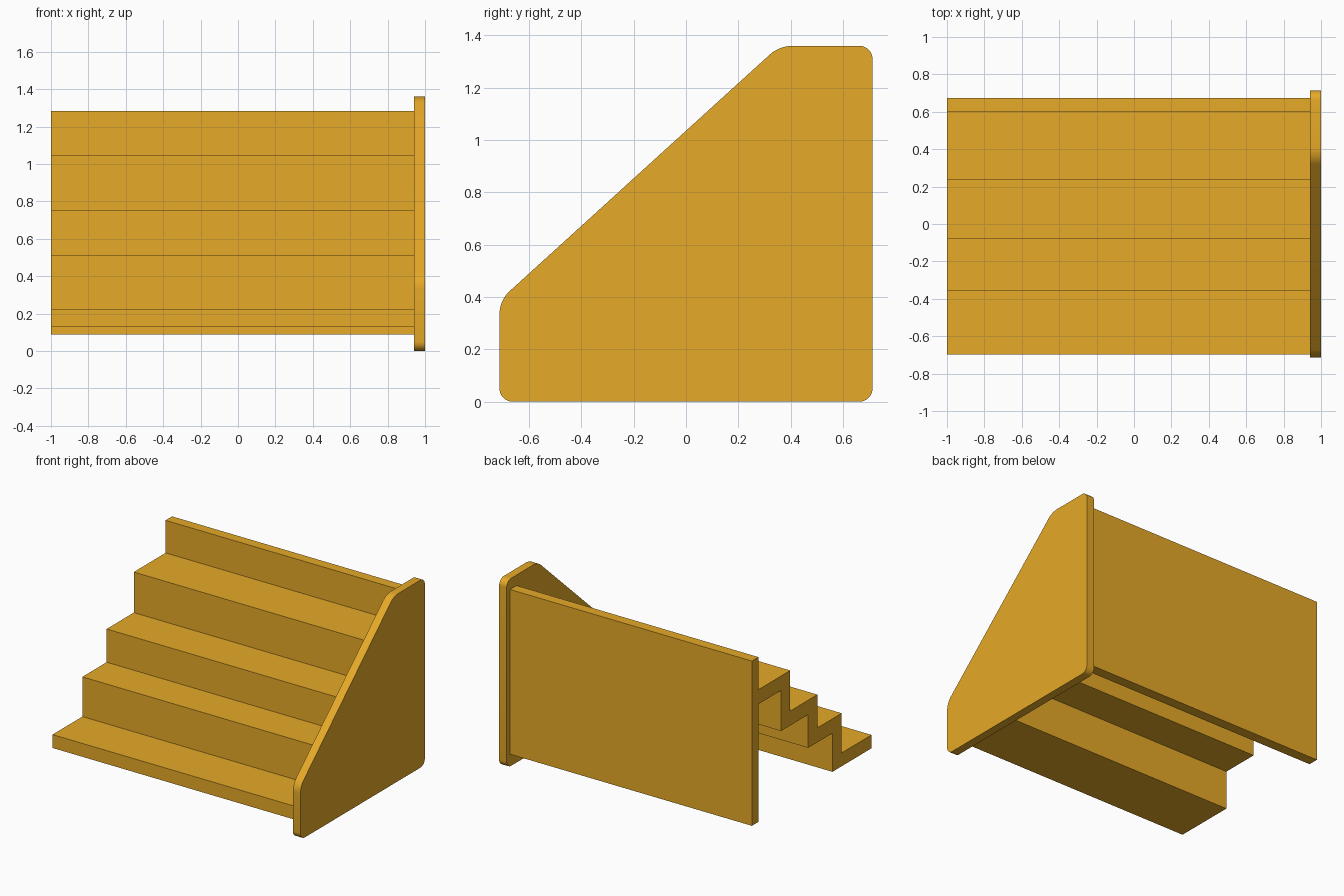
import bpy, bmesh, math
from mathutils import Vector

if "Cube" in bpy.data.objects:
    bpy.data.objects.remove(bpy.data.objects["Cube"])

wood = bpy.data.materials.new("golden wood")
wood.diffuse_color = (0.79, 0.40, 0.021, 1)
wood.use_nodes = True
wood.node_tree.nodes["Principled BSDF"].inputs["Base Color"].default_value = wood.diffuse_color


def extrude_profile(name, pts, x0, x1):
    """Extrude a closed (y, z) profile along x."""
    bm = bmesh.new()
    face = bm.faces.new([bm.verts.new((x0, y, z)) for y, z in pts])
    res = bmesh.ops.extrude_face_region(bm, geom=[face], use_keep_orig=True)
    moved = [g for g in res["geom"] if isinstance(g, bmesh.types.BMVert)]
    bmesh.ops.translate(bm, verts=moved, vec=(x1 - x0, 0, 0))
    bmesh.ops.recalc_face_normals(bm, faces=bm.faces)
    me = bpy.data.meshes.new(name)
    bm.to_mesh(me)
    bm.free()
    me.materials.append(wood)
    ob = bpy.data.objects.new(name, me)
    bpy.context.collection.objects.link(ob)
    return ob


def rounded(corners, steps=8):
    """Replace each (y, z, radius) corner with a tangent arc."""
    out = []
    for i, (y, z, r) in enumerate(corners):
        c = Vector((y, z))
        a = (Vector(corners[i - 1][:2]) - c).normalized()
        b = (Vector(corners[(i + 1) % len(corners)][:2]) - c).normalized()
        half = a.angle(b) / 2
        centre = c + (a + b).normalized() * (r / math.sin(half))
        t = r / math.tan(half)
        va = (c + a * t - centre).normalized()
        vb = (c + b * t - centre).normalized()
        sweep = va.angle(vb)
        for k in range(steps + 1):
            f = k / steps
            d = (va * math.sin((1 - f) * sweep) + vb * math.sin(f * sweep)) / math.sin(sweep)
            out.append(tuple(centre + d * r))
    return out


# Folded stair: treads and risers as one stepped sheet
edges = [-0.697, -0.355, -0.077, 0.234, 0.598]
tops = [0.224, 0.512, 0.753, 1.047]
thick = 0.105
upper, lower = [], []
for i, top in enumerate(tops):
    back = edges[i + 1] + (thick if i < 3 else 0)
    front = edges[i] + (thick if i else 0)
    under = 0.127 if i == 0 else top - thick
    upper += [(edges[i], top), (edges[i + 1], top)]
    lower += [(front, under), (back, under)]
extrude_profile("stair_treads", upper + lower[::-1], -1.0, 0.94)

# Upright panel behind the steps
extrude_profile("back_panel", [(0.598, 0.088), (0.673, 0.088), (0.673, 1.283), (0.598, 1.283)],
                -1.0, 0.94)

# Solid side board with sloped front and rounded corners
side = extrude_profile("side_board", rounded([
    (-0.713, 0, 0.05), (0.713, 0, 0.05), (0.713, 1.36, 0.05),
    (0.357, 1.36, 0.13), (-0.713, 0.387, 0.12)]), 0.94, 1.0)
bpy.ops.object.select_all(action='DESELECT')
side.select_set(True)
bpy.context.view_layer.objects.active = side
bpy.ops.object.shade_smooth_by_angle(angle=math.radians(30))
